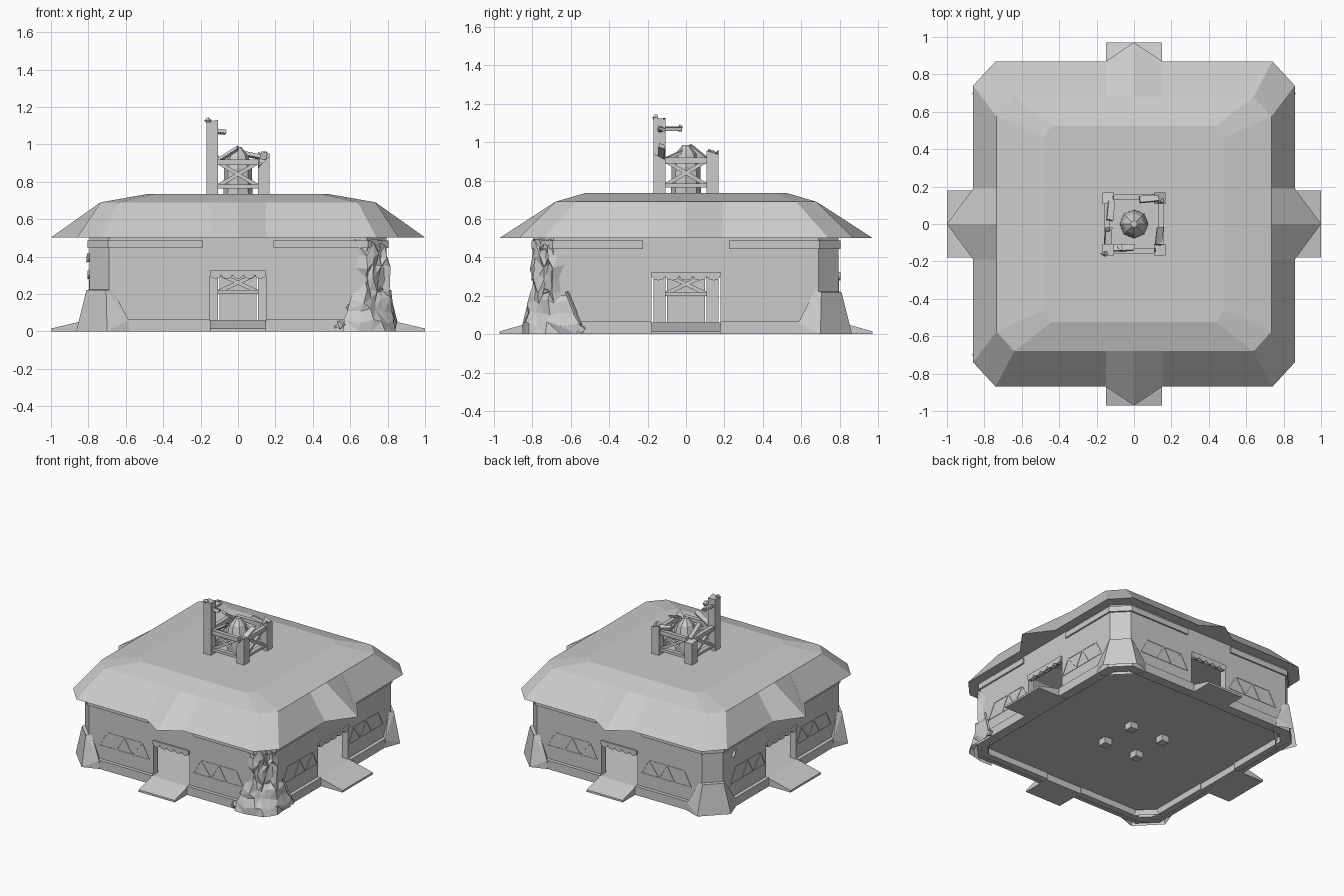
import bpy, bmesh, math, random
from mathutils import Vector, Matrix

if "Cube" in bpy.data.objects:
    bpy.data.objects.remove(bpy.data.objects["Cube"])

random.seed(4)
QUADS = [(sx, sy) for sx in (-1, 1) for sy in (-1, 1)]


def finish(name, bm):
    bmesh.ops.recalc_face_normals(bm, faces=bm.faces)
    me = bpy.data.meshes.new(name)
    bm.to_mesh(me)
    bm.free()
    ob = bpy.data.objects.new(name, me)
    bpy.context.collection.objects.link(ob)
    return ob


def loft(bm, rings, caps=True):
    """Skin a stack of equal-length rings, capping the ends if asked."""
    vs = [[bm.verts.new(p) for p in r] for r in rings]
    n = len(vs[0])
    for a, b in zip(vs, vs[1:]):
        for i in range(n):
            bm.faces.new((a[i], a[(i + 1) % n], b[(i + 1) % n], b[i]))
    if caps:
        bm.faces.new(vs[0])
    bm.faces.new(vs[-1])


def prism(bm, pts, z0, z1):
    loft(bm, [[(x, y, z) for x, y in pts] for z in (z0, z1)])


def bar(bm, a, b, w, d, out):
    """Rectangular bar from a to b; d is its depth along direction out."""
    a, b, out = Vector(a), Vector(b), Vector(out)
    side = (b - a).cross(out).normalized() * w / 2
    o = out * d / 2
    loft(bm, [[p + side + o, p - side + o, p - side - o, p + side - o] for p in (a, b)])


def hull(bm, pts):
    vs = [bm.verts.new(p) for p in pts]
    r = bmesh.ops.convex_hull(bm, input=vs)
    bmesh.ops.delete(bm, geom=[v for v in r['geom_interior'] if isinstance(v, bmesh.types.BMVert)], context='VERTS')


def rock(bm, c, r):
    pts = []
    for _ in range(8):
        d = Vector([random.gauss(0, 1) for _ in range(3)]).normalized()
        pts.append(Vector(c) + d * r * random.uniform(.7, 1.1))
    hull(bm, pts)


def corner_runs(name, gx, gy, o, c, t, z0, z1):
    """Four L-shaped runs around the chamfered corners, open at the doors."""
    bm = bmesh.new()
    k = c - .4 * t
    pts = [(gx, o), (c, o), (o, c), (o, gy), (o - t, gy), (o - t, k), (k, o - t), (gx, o - t)]
    for sx, sy in QUADS:
        prism(bm, [(x * sx, y * sy) for x, y in pts], z0, z1)
    return finish(name, bm)


def jit(a):
    return random.uniform(-a, a)


# Floor, a thin sheet raised to the door sills
bm = bmesh.new()
o, c = .79, .66
prism(bm, [(c, o), (o, c), (o, -c), (c, -o), (-c, -o), (-o, -c), (-o, c), (-c, o)], .05, .06)
finish("floor", bm)

# Walls, skirting and trim below the eaves
corner_runs("walls", .15, .18, .793, .69, .05, .003, .505)
corner_runs("skirting", .15, .18, .82, .70, .03, 0, .065)
corner_runs("eave_trim", .19, .225, .805, .695, .02, .445, .487)

# Everything repeated on the four sides: ramp, lintel, scalloped fringe, windows
for i, side in enumerate(("front", "right", "back", "left")):
    hw, tip = ((.15, .97), (.18, 1.0))[i % 2]
    rot = Matrix.Rotation(i * math.pi / 2, 4, 'Z')

    bm = bmesh.new()
    loft(bm, [[(x, -tip, 0), (x, -tip, .015), (x, -.81, .06), (x, -.75, .06), (x, -.75, 0)] for x in (-hw, hw)])
    finish(side + "_ramp", bm).matrix_world = rot

    bm = bmesh.new()
    prism(bm, [(-hw, -.793), (hw, -.793), (hw, -.743), (-hw, -.743)], .31, .505)
    finish(side + "_lintel", bm).matrix_world = rot

    bm = bmesh.new()
    lobe = [(-hw, .325)]
    for k in range(5):
        cx, r = -hw + (k + .5) * hw * .4, hw * .2
        lobe += [(cx - r * math.cos(a), .305 - .025 * math.sin(a)) for a in (.15, .8, 1.57, 2.34, 2.99)]
    lobe.append((hw, .325))
    loft(bm, [[(x, y, z) for x, z in lobe] for y in (-.805, -.775)])
    finish(side + "_fringe", bm).matrix_world = rot

    bm = bmesh.new()
    for s in (-1, 1):
        P = [(x * s, -.792, z) for x, z in
             ((.185, .165), (.60, .165), (.54, .275), (.245, .275), (.33, .165), (.395, .275), (.46, .165))]
        for a, b in ((0, 1), (1, 2), (2, 3), (3, 0), (4, 3), (4, 5), (5, 6)):
            bar(bm, P[a], P[b], .006, .008, (0, 1, 0))
    finish(side + "_window_frames", bm).matrix_world = rot

# Flared corner buttresses, open underneath
for sx, sy in ((-1, -1), (-1, 1), (1, 1)):
    bm = bmesh.new()
    half = [(.58, .785, 0), (.58, .822, 0), (.585, .822, .06), (.70, .865, 0), (.67, .79, .225), (.705, .81, .22)]
    pts = half + [(y, x, z) for x, y, z in half]
    hull(bm, [(x * sx, y * sy, z) for x, y, z in pts])
    under = [f for f in bm.faces if all(abs(v.co.z) < 1e-4 for v in f.verts)]
    bmesh.ops.delete(bm, geom=under, context='FACES')
    finish("corner_buttress", bm)

# Shattered masonry skin on the front right corner: jittered faceted sheet
tan, nor = Vector((1, 1, 0)).normalized(), Vector((1, -1, 0)).normalized()
bm = bmesh.new()
rows = []
for z in (0, .05, .11, .17, .23, .29, .35, .41, .46, .495):
    flare = max(0, 1 - z / .23)
    w = .115 + .085 * flare + jit(.012)
    row = []
    for k in range(8):
        t = (k / 3.5 - 1) * w
        d = 1.055 + .065 * flare - max(0, abs(t) - .075) * .9 + (jit(.018) if 0 < k < 7 else -.015)
        p = tan * (t + jit(.01)) + nor * d
        row.append(bm.verts.new((p.x, p.y, z + (jit(.018) if 0 < z < .48 else 0))))
    rows.append(row)
for a, b in zip(rows, rows[1:]):
    for i in range(7):
        q = [a[i], a[i + 1], b[i + 1], b[i]]
        k = random.randrange(2)
        bm.faces.new((q[k], q[k + 1], q[k + 2]))
        bm.faces.new((q[k], q[k + 2], q[(k + 3) % 4]))
finish("broken_corner_skin", bm)

# Loose stones and splinters around that corner
bm = bmesh.new()
for t, z in ((-.2, .03), (.2, .03), (-.14, .12), (.13, .16), (-.09, .3), (.08, .36), (0, .44), (.02, .22)):
    p = tan * t + nor * (1.10 - abs(t) * .6 - min(z, .2) * .25) + Vector((0, 0, z))
    rock(bm, p, .03)
for a, b in (((.60, -.81, .02), (.52, -.825, .025)), ((.81, -.62, .22), (.83, -.55, .05)),
             ((.82, -.62, .02), (.83, -.54, .03))):
    bar(bm, a, b, .014, .012, nor)
finish("broken_corner_rubble", bm)

# Loose slab on the left wall
bm = bmesh.new()
rock(bm, (-.785, .56, .39), .045)
finish("wall_shard", bm)


# Roof: open shell of soffit, eave, shoulder and top, with a pointed fold above each door
def roof_ring(x, y, cx, cy, hx, hy, tx, ty, z):
    pts = [(-cx, -y), (-hx, -y), (0, -ty), (hx, -y), (cx, -y), (x, -cy), (x, -hy), (tx, 0), (x, hy), (x, cy),
           (cx, y), (hx, y), (0, ty), (-hx, y), (-cx, y), (-x, cy), (-x, hy), (-tx, 0), (-x, -hy), (-x, -cy)]
    return [(px, py, z) for px, py in pts]


bm = bmesh.new()
loft(bm, [roof_ring(.76, .76, .67, .67, .15, .19, .76, .76, .502),
          roof_ring(.86, .87, .74, .74, .15, .19, 1.0, .97, .502),
          roof_ring(.735, .68, .64, .575, .15, .19, .735, .68, .69),
          roof_ring(.48, .525, .44, .46, .13, .17, .48, .525, .735)], caps=False)
finish("roof", bm)

# Tower posts with broken tops, running from floor to above the roof
bm = bmesh.new()
for (sx, sy), top in zip(QUADS, (1.125, .87, .90, .94)):
    lo = [(sx * .138 + a, sy * .138 + b) for a, b in ((-.031, -.031), (.031, -.031), (.031, .031), (-.031, .031))]
    jag = .015 if top > 1 else .04
    loft(bm, [[(x, y, .003) for x, y in lo],
              [(x, y, top + jit(jag)) for x, y in lo]])
finish("tower_posts", bm)

# Braced frames between the posts, inside the hall and above the roof
for i in range(4):
    bm = bmesh.new()
    for z0, z1 in ((.21, .31), (.775, .905)):
        for z, w in ((z0, .02), (z1, .03)):
            bar(bm, (-.11, -.145, z), (.11, -.145, z), w, .03, (0, 1, 0))
        bar(bm, (-.11, -.14, z0), (.11, -.14, z1), .02, .018, (0, 1, 0))
        bar(bm, (-.11, -.14, z1), (.11, -.14, z0), .02, .018, (0, 1, 0))
    finish("tower_bracing", bm).matrix_world = Matrix.Rotation(i * math.pi / 2, 4, 'Z')

# Core behind the bracing and the faceted bell-like dome
bm = bmesh.new()
prism(bm, [(-.10, -.10), (.10, -.10), (.10, .10), (-.10, .10)], .05, .70)
finish("tower_core", bm)
bm = bmesh.new()
loft(bm, [[(r * math.cos(k * math.pi / 4), r * math.sin(k * math.pi / 4), z) for k in range(8)]
          for r, z in ((.078, .72), (.075, .87), (.055, .94), (.018, .985))])
finish("tower_dome", bm)

# Splintered beams left at the tower top
bm = bmesh.new()
for a, b in (((-.12, -.13, 1.07), (-.065, -.125, 1.065)), ((-.14, -.12, 1.07), (-.135, -.02, 1.07)),
             ((-.11, -.13, .91), (0, -.125, .98)), ((.03, .13, .95), (.13, .14, .93)),
             ((-.13, .02, .98), (-.12, .12, .90)), ((.13, -.11, .91), (.14, -.02, .95))):
    bar(bm, a, b, .035, .02, (.2, .3, .93))
for p in ((-.08, -.13, 1.06), (-.14, -.03, 1.07), (-.16, -.155, 1.12), (.14, .12, .94)):
    rock(bm, p, .024)
finish("tower_splinters", bm)
